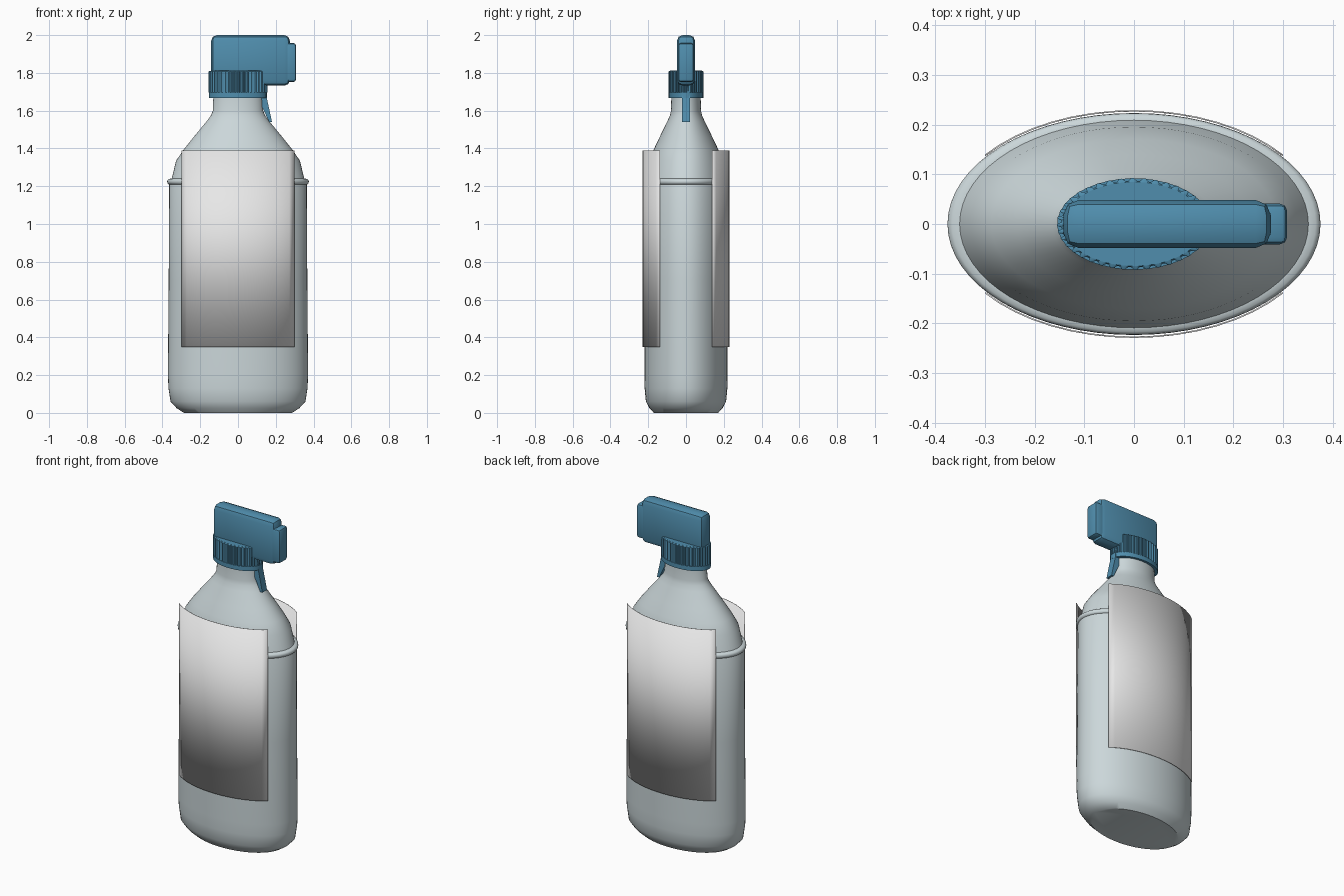
import bpy, bmesh, math

if "Cube" in bpy.data.objects:
    bpy.data.objects.remove(bpy.data.objects["Cube"])

DEPTH = 0.595  # oval depth relative to width


def material(name, rgb):
    m = bpy.data.materials.new(name)
    m.diffuse_color = (*rgb, 1)
    m.use_nodes = True
    m.node_tree.nodes["Principled BSDF"].inputs["Base Color"].default_value = m.diffuse_color
    return m


GREY = material("bottle grey", (0.60, 0.68, 0.70))
BLUE = material("spray blue", (0.08, 0.27, 0.42))
WHITE = material("label white", (0.80, 0.80, 0.80))


def finish(name, bm, mat, angle=30):
    bmesh.ops.recalc_face_normals(bm, faces=bm.faces)
    me = bpy.data.meshes.new(name)
    bm.to_mesh(me)
    bm.free()
    me.materials.append(mat)
    ob = bpy.data.objects.new(name, me)
    bpy.context.collection.objects.link(ob)
    bpy.ops.object.select_all(action='DESELECT')
    ob.select_set(True)
    bpy.context.view_layer.objects.active = ob
    bpy.ops.object.shade_smooth_by_angle(angle=math.radians(angle))
    return ob


def oval_loft(name, profile, mat, n=64, ribs=None, angle=30):
    """Stack of oval rings from (radius, z); ribs(i) gives a radius offset."""
    bm = bmesh.new()
    rings = []
    for r, z, *ribbed in profile:
        ring = []
        for i in range(n):
            a = 2 * math.pi * i / n
            q = r + (ribs(i) if ribs and ribbed else 0)
            ring.append(bm.verts.new((q * math.cos(a), q * DEPTH * math.sin(a), z)))
        rings.append(ring)
    for lo, hi in zip(rings, rings[1:]):
        for i in range(n):
            j = (i + 1) % n
            bm.faces.new((lo[i], lo[j], hi[j], hi[i]))
    bm.faces.new(rings[0][::-1])
    bm.faces.new(rings[-1])
    return finish(name, bm, mat, angle)


def rounded_box(name, x, y, z, bevel, mat):
    bm = bmesh.new()
    bmesh.ops.create_cube(bm, size=1)
    for v in bm.verts:
        v.co = (x[v.co.x > 0], y[v.co.y > 0], z[v.co.z > 0])
    bmesh.ops.bevel(bm, geom=bm.edges[:], offset=bevel, segments=2,
                    affect='EDGES', profile=0.5)
    return finish(name, bm, mat)


# Bottle with rounded foot, sloping shoulder and neck
oval_loft("bottle", [
    (0.286, 0), (0.325, 0.025), (0.357, 0.06), (0.368, 0.13), (0.371, 0.2),
    (0.367, 0.7), (0.364, 1.21), (0.352, 1.235), (0.328, 1.335),
    (0.287, 1.395), (0.235, 1.46), (0.165, 1.545), (0.143, 1.575),
    (0.133, 1.60), (0.130, 1.69)], GREY, angle=40)

# Raised bead around the shoulder
oval_loft("shoulder_bead", [
    (0.35, 1.208), (0.367, 1.210), (0.374, 1.217), (0.375, 1.225),
    (0.373, 1.233), (0.365, 1.239), (0.348, 1.241)], GREY, angle=50)

# Curved label sheets, front and back
for name, side in (("front_label", -1), ("back_label", 1)):
    bm = bmesh.new()
    steps, half = 16, math.asin(0.30 / 0.378)
    cols = []
    for i in range(steps + 1):
        a = -half + 2 * half * i / steps
        x, y = 0.378 * math.sin(a), side * 0.229 * math.cos(a)
        cols.append([bm.verts.new((x, y, z)) for z in (0.348, 1.39)])
    for p, q in zip(cols, cols[1:]):
        bm.faces.new((p[0], q[0], q[1], p[1]) if side < 0
                     else (q[0], p[0], p[1], q[1]))
    label = finish(name, bm, WHITE)
    mod = label.modifiers.new("thickness", 'SOLIDIFY')
    mod.thickness = 0.003

# Ribbed collar with a plain lower band
oval_loft("collar", [
    (0.13, 1.668), (0.154, 1.668), (0.154, 1.695), (0.146, 1.695, 1),
    (0.146, 1.808, 1), (0.142, 1.812)], BLUE, n=160,
    ribs=lambda i: 0.009 if i % 4 < 2 else 0)

# Spray head and nozzle
rounded_box("spray_head", (-0.142, 0.275), (-0.048, 0.048), (1.732, 2.0), 0.03, BLUE)
rounded_box("nozzle", (0.22, 0.308), (-0.041, 0.041), (1.752, 1.958), 0.015, BLUE)

# Trigger hanging below the head
bm = bmesh.new()
outline = [(0.115, 1.76), (0.142, 1.76), (0.152, 1.67), (0.180, 1.54),
           (0.165, 1.54), (0.118, 1.64)]
face = bm.faces.new([bm.verts.new((x, -0.022, z)) for x, z in outline])
ext = bmesh.ops.extrude_face_region(bm, geom=[face])
bmesh.ops.translate(bm, vec=(0, 0.044, 0),
                    verts=[g for g in ext['geom'] if isinstance(g, bmesh.types.BMVert)])
finish("trigger", bm, BLUE)
